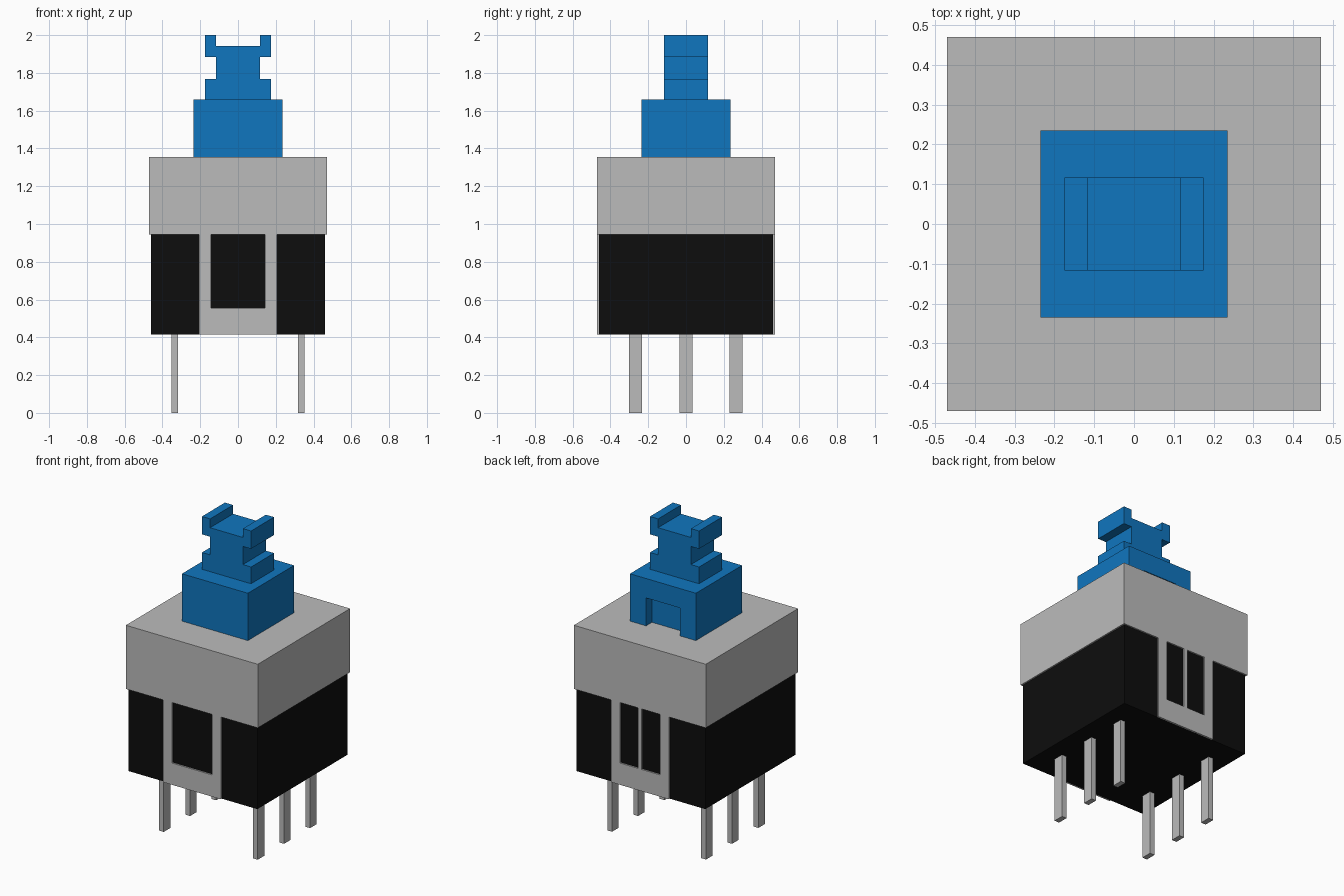
import bpy
import bmesh

cube = bpy.data.objects.get("Cube")
if cube:
    bpy.data.objects.remove(cube, do_unlink=True)


def material(name, rgb):
    m = bpy.data.materials.new(name)
    m.use_nodes = True
    m.diffuse_color = (*rgb, 1)
    m.node_tree.nodes["Principled BSDF"].inputs["Base Color"].default_value = (*rgb, 1)
    return m


METAL = material("light grey metal", (0.5, 0.5, 0.5))
BLACK = material("black plastic", (0.004, 0.004, 0.004))
BLUE = material("blue plastic", (0.005, 0.18, 0.52))


def prism(name, points, axis, lo, hi, mat):
    """Extrude a 2D outline: axis 'y' takes (x, z) points, axis 'z' takes (x, y)."""
    bm = bmesh.new()
    place = (lambda a, b: (a, lo, b)) if axis == "y" else (lambda a, b: (a, b, lo))
    face = bm.faces.new([bm.verts.new(place(*p)) for p in points])
    ext = bmesh.ops.extrude_face_region(bm, geom=[face])
    verts = [g for g in ext["geom"] if isinstance(g, bmesh.types.BMVert)]
    vec = (0, hi - lo, 0) if axis == "y" else (0, 0, hi - lo)
    bmesh.ops.translate(bm, verts=verts, vec=vec)
    bmesh.ops.recalc_face_normals(bm, faces=bm.faces)
    mesh = bpy.data.meshes.new(name)
    bm.to_mesh(mesh)
    bm.free()
    mesh.materials.append(mat)
    obj = bpy.data.objects.new(name, mesh)
    bpy.context.collection.objects.link(obj)
    return obj


def box(name, x0, x1, y0, y1, z0, z1, mat):
    return prism(name, [(x0, y0), (x1, y0), (x1, y1), (x0, y1)], "z", z0, z1, mat)


def mirrored(half):
    """Complete a right-hand outline with its reflection in x."""
    return half + [(-x, z) for x, z in reversed(half)]


BASE, SEAM, LID, STEP = 0.415, 0.945, 1.355, 1.66

# Housing and metal lid
box("housing", -0.46, 0.46, -0.46, 0.46, BASE, SEAM, BLACK)
box("metal_lid", -0.47, 0.47, -0.47, 0.47, SEAM, LID, METAL)

# Metal tabs hanging from the lid: one window in front, two at the back
tab = [(0.207, BASE), (0.207, SEAM), (0.143, SEAM), (0.143, 0.555)]
prism("front_tab", mirrored(tab), "y", -0.47, -0.46, METAL)
divider = [(0.012, 0.555), (0.012, SEAM)]
prism("back_tab", mirrored(tab + divider), "y", 0.46, 0.47, METAL)

# Two rows of three pins
for side, x in (("left", 0.335), ("right", -0.335)):
    for row, y in (("front", -0.268), ("middle", 0), ("back", 0.265)):
        box(f"{side}_{row}_pin", x - 0.017, x + 0.017, y - 0.034, y + 0.034,
            0, BASE, METAL)

# Plunger block, with a notch at the bottom of its back face
box("plunger_block", -0.235, 0.235, -0.235, 0.175, LID, STEP, BLUE)
arch = [(0.235, STEP), (0.235, LID), (0.12, LID), (0.12, 1.535)]
prism("plunger_back", mirrored(arch), "y", 0.175, 0.235, BLUE)

# Plunger stem, waisted and slotted on top to hold a cap
stem = [(0.175, STEP), (0.175, 1.768), (0.117, 1.768), (0.117, 1.885),
        (0.175, 1.885), (0.175, 2.0), (0.117, 2.0), (0.117, 1.943)]
prism("plunger_stem", mirrored(stem), "y", -0.117, 0.117, BLUE)
